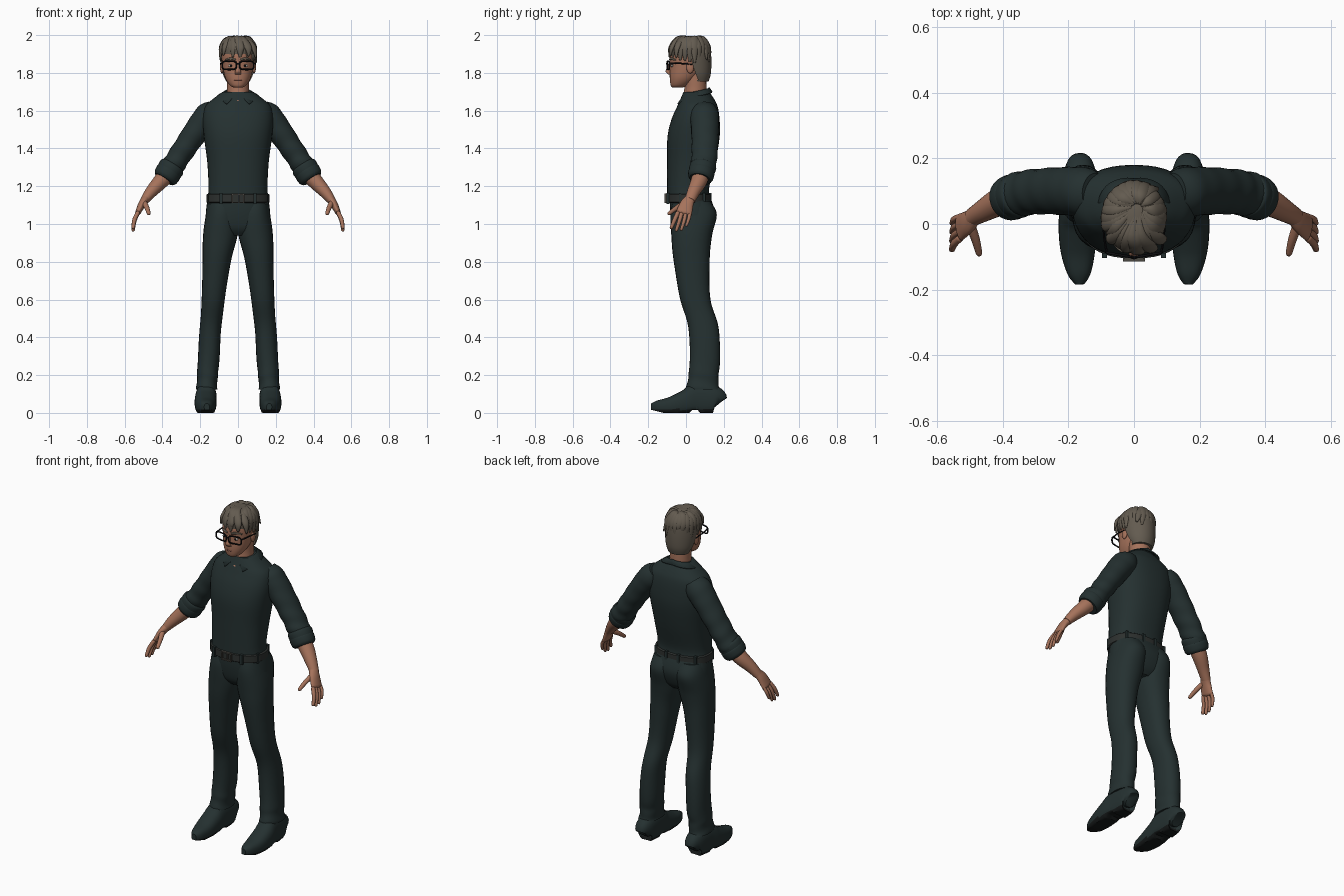
import bpy, bmesh, math, random
from mathutils import Vector, Matrix

if "Cube" in bpy.data.objects:
    bpy.data.objects.remove(bpy.data.objects["Cube"])
random.seed(4)
X, Y, Z = Vector((1, 0, 0)), Vector((0, 1, 0)), Vector((0, 0, 1))


def material(name, *rgb):
    m = bpy.data.materials.new(name)
    m.use_nodes = True
    m.diffuse_color = (*rgb, 1)
    m.node_tree.nodes["Principled BSDF"].inputs["Base Color"].default_value = (*rgb, 1)
    return m


cloth = material("dark teal cloth", .018, .030, .030)
sole = material("black sole", .008, .010, .010)
belt_mat = material("belt leather", .026, .030, .028)
metal = material("dull metal", .07, .065, .055)
skin = material("skin", .38, .17, .105)
lip = material("lips", .26, .10, .07)
hair_mat = material("grey brown hair", .125, .105, .08)
black = material("black frame", .004, .004, .005)
white = material("eye white", .45, .42, .38)


def resample(rows, steps):
    """Smooth curve through rows of any length."""
    out = []
    for i in range(len(rows) - 1):
        a, b, c, d = (rows[min(max(j, 0), len(rows) - 1)] for j in range(i - 1, i + 3))
        for k in range(steps):
            t = k / steps
            out.append([q + t / 2 * (r - p + t * (2*p - 5*q + 4*r - s + t * (3*(q - r) + s - p)))
                        for p, q, r, s in zip(a, b, c, d)])
    return out + [list(rows[-1])]


def shell(bm, rows, sides=24, flat=False, boxy=1, steps=5, ref=Y, fold=0, rounded=False):
    """Loft rings given as x, y, z, half width, half depth."""
    pts = resample(rows, steps)
    rings = []
    for i, p in enumerate(pts):
        c = Vector(p[:3])
        t = Z if flat else (Vector(pts[min(i + 1, len(pts) - 1)][:3])
                            - Vector(pts[max(i - 1, 0)][:3])).normalized()
        v = (ref - t * ref.dot(t)).normalized()
        rings.append((c, v.cross(t), v, max(p[3], .001), max(p[4], .001), t))
    if rounded:
        for end, sign in ((0, -1), (-1, 1)):
            c, u, v, a, b, t = rings[end]
            cap = (c + t * sign * min(a, b) * .7, u, v, a * .55, b * .55, t)
            rings.insert(0 if end == 0 else len(rings), cap)
    loops = []
    for i, (c, u, v, a, b, t) in enumerate(rings):
        s, loop = i / len(rings), []
        for k in range(sides):
            g = math.tau * k / sides
            cs, sn = (math.copysign(abs(w) ** boxy, w) for w in (math.cos(g), math.sin(g)))
            w = 1 + fold * s * s * math.sin(s * 40 + 2 * math.cos(g + 1))
            loop.append(bm.verts.new(c + u * a * cs * w + v * b * sn * w))
        loops.append(loop)
    for p, q in zip(loops, loops[1:]):
        for k in range(sides):
            n = (k + 1) % sides
            bm.faces.new((p[k], p[n], q[n], q[k]))
    bm.faces.new(loops[0][::-1])
    bm.faces.new(loops[-1])


def ball(bm, centre, size):
    bmesh.ops.create_uvsphere(bm, u_segments=16, v_segments=10, radius=1,
                              matrix=Matrix.LocRotScale(Vector(centre), None, Vector(size)))


def box(bm, centre, size):
    bmesh.ops.create_cube(bm, size=1, matrix=Matrix.LocRotScale(Vector(centre), None, Vector(size)))


def finish(name, bm, *mats, mirror=False, thick=0, angle=45):
    bmesh.ops.recalc_face_normals(bm, faces=bm.faces)
    mesh = bpy.data.meshes.new(name)
    bm.to_mesh(mesh)
    bm.free()
    for m in mats:
        mesh.materials.append(m)
    ob = bpy.data.objects.new(name, mesh)
    bpy.context.collection.objects.link(ob)
    if thick:
        ob.modifiers.new("Thickness", 'SOLIDIFY').thickness = thick
    if mirror:
        ob.modifiers.new("Mirror", 'MIRROR')
    bpy.ops.object.select_all(action='DESELECT')
    ob.select_set(True)
    bpy.context.view_layer.objects.active = ob
    bpy.ops.object.shade_smooth_by_angle(angle=math.radians(angle))
    return ob


def part(name, mat, rows, mirror=False, **kw):
    bm = bmesh.new()
    shell(bm, rows, **kw)
    return finish(name, bm, mat, mirror=mirror)


# Shirt body, sleeves and rolled cuffs
part("shirt", cloth, [(0, .012, 1.145, .16, .112), (0, .012, 1.2, .156, .112), (0, .028, 1.33, .163, .128),
     (0, .04, 1.46, .18, .138), (0, .05, 1.55, .187, .128), (0, .06, 1.62, .175, .108),
     (0, .06, 1.66, .135, .09), (0, .055, 1.7, .08, .068)], flat=True, sides=40, boxy=.85)
part("sleeve", cloth, [(.12, .095, 1.615, .05, .06), (.15, .097, 1.58, .072, .075), (.2, .1, 1.52, .068, .074),
     (.27, .1, 1.42, .062, .07), (.33, .095, 1.33, .06, .068), (.37, .085, 1.27, .062, .066)],
     mirror=True, steps=8, fold=.06)
for name, t in (("upper_cuff", .6), ("lower_cuff", 1)):
    c = Vector((.335, .093, 1.325)).lerp(Vector((.375, .08, 1.262)), t)
    d = Vector((.022, -.008, -.034)) * .75
    part(name, cloth, [(*(c + d * k), r, r) for k, r in ((-1, .058), (-.6, .069), (.5, .067), (1, .056))],
         mirror=True)

# Folded collar with pointed tips
bm = bmesh.new()
cols = []
for i in range(15):
    f = i / 14
    a, b = math.radians(90 - 170 * f), math.radians(90 - 147 * f)
    dip = 1.725 - .04 * f
    cols.append([bm.verts.new(p) for p in (
        (.064 * math.cos(a), .055 + .062 * math.sin(a), dip - .03),
        (.07 * math.cos(a), .055 + .068 * math.sin(a), dip),
        (.11 * math.cos(b), .055 + (.085 + .035 * f) * math.sin(b), 1.7 - .062 * f * f))])
for p, q in zip(cols, cols[1:]):
    for k in range(2):
        bm.faces.new((p[k], q[k], q[k + 1], p[k + 1]))
finish("collar", bm, cloth, mirror=True, thick=.007)

# Trousers
part("trouser_seat", cloth, [(0, .02, 1.15, .158, .105), (0, .035, 1.06, .17, .118),
     (0, .032, .98, .165, .1), (0, .03, .94, .08, .07)], flat=True, sides=36, boxy=.85)
part("trouser_leg", cloth, [(.083, .03, 1.12, .075, .1), (.086, .04, 1.05, .084, .123), (.094, .03, .94, .091, .108),
     (.113, .03, .8, .075, .095), (.131, .05, .6, .061, .08), (.146, .095, .44, .057, .08),
     (.158, .098, .25, .057, .08), (.163, .09, .18, .054, .08), (.166, .09, .125, .056, .089)],
     mirror=True, flat=True, boxy=.9, steps=7, fold=.035)

# Belt with loops and framed buckle
part("belt", belt_mat, [(0, .014, z, .162 + r, .114 + r) for z, r in
     ((1.112, 0), (1.116, .005), (1.156, .005), (1.16, 0))], flat=True, sides=40, boxy=.85, steps=1)
bm = bmesh.new()
for x, y in ((.09, -.096), (.152, -.03), (.13, .095), (.04, .128)):
    box(bm, (x, y, 1.136), (.016, .016, .058))
finish("belt_loop", bm, cloth, mirror=True)
bm = bmesh.new()
for s in (-1, 1):
    box(bm, (s * .03, -.109, 1.136), (.007, .012, .05))
    box(bm, (0, -.109, 1.136 + s * .022), (.062, .012, .007))
box(bm, (.006, -.109, 1.136), (.006, .012, .042))
finish("buckle", bm, metal)

# Shoes with a flattened sole, raised toe and arch
bm = bmesh.new()
shell(bm, [(.165, .176, .05, .03, .04), (.165, .155, .065, .05, .075), (.168, .06, .07, .055, .09),
           (.172, 0, .055, .058, .067), (.171, -.08, .035, .053, .05), (.167, -.15, .03, .036, .036),
           (.165, -.184, .03, .014, .02)], ref=Z, boxy=.8, steps=6)
for v in bm.verts:
    lift = .014 if .02 < v.co.y < .07 else max(0, -.12 - v.co.y) * .25
    v.co.z = max(v.co.z, lift)
for f in bm.faces:
    f.material_index = int(f.calc_center_median().z < .018)
finish("shoe", bm, cloth, sole, mirror=True)

# Forearm, palm, fingers and thumb
part("forearm", skin, [(.36, .085, 1.28, .045, .045), (.41, .068, 1.225, .041, .043),
     (.46, .04, 1.17, .032, .034), (.495, .02, 1.125, .023, .028)], mirror=True)
bm = bmesh.new()
shell(bm, [(.488, .023, 1.135, .022, .027), (.508, .004, 1.105, .02, .036), (.53, -.01, 1.06, .015, .042)],
      rounded=True)
for i in range(4):
    f = i / 3
    r, reach = .0115 - .002 * f, .065 + .02 * math.sin(f * math.pi) - .012 * f
    shell(bm, [(.53, -.043 + .064 * f, 1.06, r, r), (.548, -.06 + .075 * f, 1.055 - reach * .5, r, r),
               (.555, -.078 + .08 * f, 1.045 - reach, r * .8, r * .8)], sides=10, rounded=True)
shell(bm, [(.498, -.004, 1.115, .015, .016), (.482, -.05, 1.085, .013, .013), (.472, -.09, 1.055, .01, .01)],
      sides=12, rounded=True)
finish("hand", bm, skin, mirror=True, angle=70)

# Neck, head, nose and ears
part("neck", skin, [(0, .03, 1.65, .026, .067), (0, .045, 1.68, .055, .062), (0, .05, 1.73, .058, .058),
     (0, .045, 1.8, .06, .06)], flat=True)
part("head", skin, [(0, -.045, 1.722, .022, .026), (0, -.034, 1.735, .044, .047), (0, -.012, 1.775, .068, .074),
     (0, .01, 1.835, .081, .095), (0, .015, 1.9, .084, .1), (0, .02, 1.95, .07, .085),
     (0, .02, 1.98, .03, .04)], flat=True, sides=32, boxy=.92)
part("nose", skin, [(0, -.08, 1.862, .008, .008), (0, -.087, 1.835, .01, .011),
     (0, -.094, 1.808, .015, .014), (0, -.086, 1.792, .015, .009)], flat=True, sides=16)
bm = bmesh.new()
ball(bm, (.085, .022, 1.83), (.01, .02, .033))
finish("ear", bm, skin, mirror=True)

# Eyes, brows and lips
for name, mat, y, size in (("eye", white, -.073, (.014, .007, .007)), ("iris", black, -.077, (.006, .005, .006))):
    bm = bmesh.new()
    ball(bm, (.037, y, 1.838), size)
    finish(name, bm, mat, mirror=True)
part("eyebrow", hair_mat, [(.014, -.085, 1.87, .004, .005), (.04, -.08, 1.876, .005, .006),
     (.066, -.055, 1.868, .003, .004)], mirror=True, ref=Z, sides=10, rounded=True)
bm = bmesh.new()
for z in (1.767, 1.76):
    ball(bm, (0, -.079, z), (.024, .007, .0045))
finish("lips", bm, lip)

# Glasses: square rims, bridge and temples
bm = bmesh.new()
rim = []
for k in range(25):
    g = math.tau * k / 24
    cs, sn = (math.copysign(abs(w) ** .5, w) for w in (math.cos(g), math.sin(g)))
    rim.append((.046 + .037 * cs, -.1 + .012 * (1 + cs) / 2, 1.84 + .022 * sn, .0042, .0042))
shell(bm, rim, sides=8, steps=1)
shell(bm, [(-.001, -.103, 1.848, .004, .004), (.011, -.1, 1.846, .004, .004)], sides=8, ref=Z)
shell(bm, [(.083, -.088, 1.85, .004, .005), (.092, -.03, 1.85, .003, .004), (.092, .035, 1.845, .003, .004)],
      sides=8, ref=Z)
finish("glasses", bm, black, mirror=True)

# Hair cap trimmed along the hairline
bm = bmesh.new()
shell(bm, [(0, .068, 1.755, .062, .052), (0, .05, 1.8, .082, .082), (0, .026, 1.88, .095, .108),
           (0, .02, 1.94, .092, .106), (0, .02, 1.978, .066, .076), (0, .02, 1.994, .02, .025)],
      flat=True, sides=48, steps=7)
low = []
for f in bm.faces:
    c = f.calc_center_median()
    back = min(max((c.y - .015) / .05, 0), 1)
    if c.z < 1.9 - .15 * back:
        low.append(f)
bmesh.ops.delete(bm, geom=low, context='FACES')
finish("hair_cap", bm, hair_mat)

# Swept hair locks radiating from the crown
bm = bmesh.new()
for i in range(26):
    g = math.tau * i / 26
    cs, sn = math.cos(g), math.sin(g)
    front = max(0, -sn)
    drop = 1.865 + .03 * front + random.uniform(-.012, .012)
    swirl = random.uniform(-.01, .025)
    w = random.uniform(.017, .023)
    shell(bm, [(.01 + .02 * cs, .045 + .02 * sn, 1.982, .012, .008),
               (.06 * cs, .025 + .068 * sn, 1.978 + random.uniform(-.004, .004), .013, w),
               (.09 * cs + swirl * front, .02 + .102 * sn, 1.935, .011, w),
               (.094 * cs + swirl, .02 + .108 * sn, drop, .004, .006)],
          sides=10, ref=Vector((-sn, cs, .1)), rounded=True)
finish("hair_locks", bm, hair_mat, angle=60)
